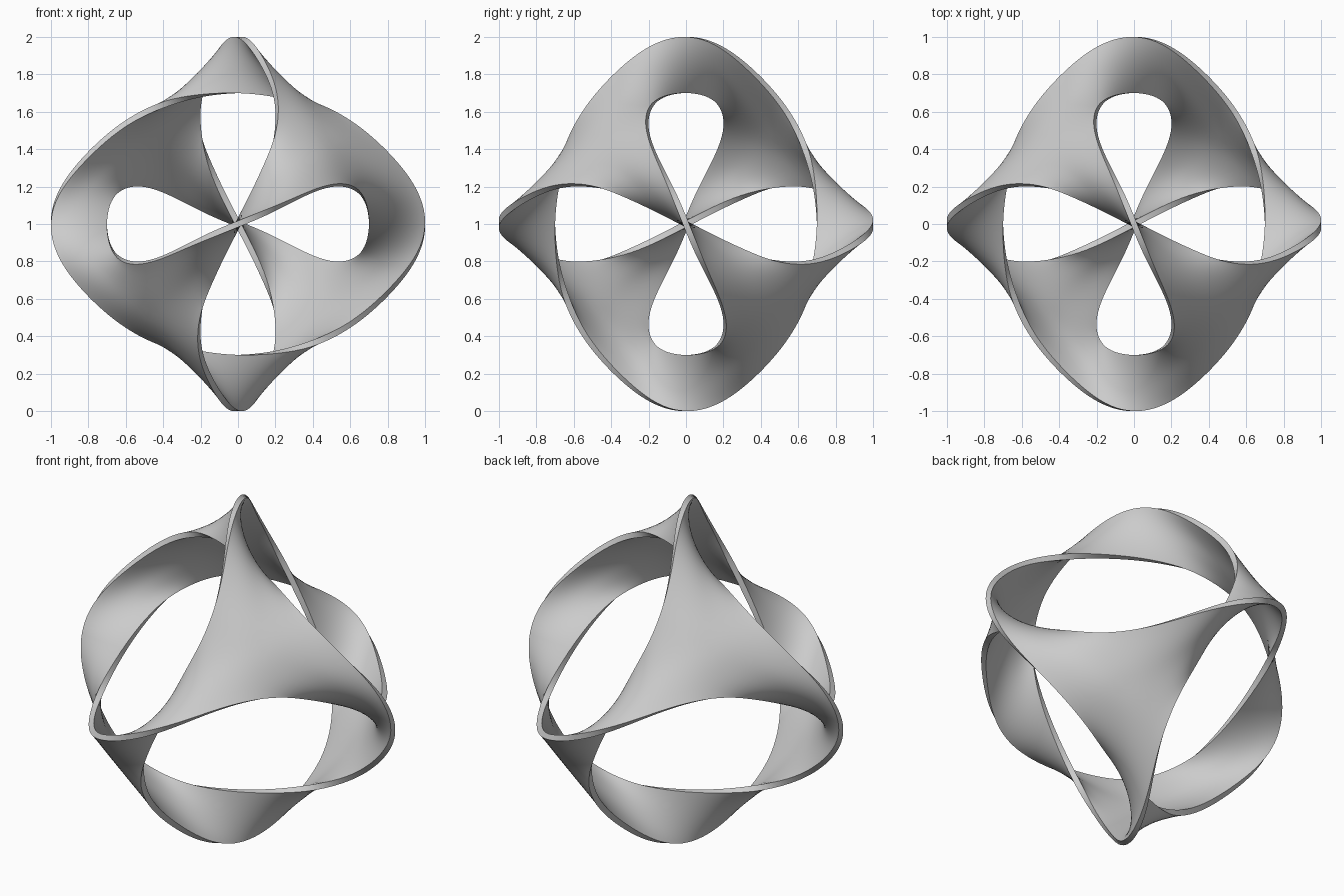
import bpy, bmesh
from math import sin, cos, pi
from mathutils import Vector

if "Cube" in bpy.data.objects:
    bpy.data.objects.remove(bpy.data.objects["Cube"])

INNER, HALF_THICK = 0.70, 0.016
ALONG, ACROSS = 36, 8
CENTER = Vector((0.47, 0.47, 0.47))


def cycle(p, k):
    return Vector([p[(i - k) % 3] for i in range(3)])


def rim(t):
    """Quarter of a wavy, slightly pointed loop, from the y axis to the x axis."""
    a = (1 - t) * pi / 2
    flat = 1 - 0.07 * (sin(2 * a) * sin(a)) ** 2
    return Vector((INNER * cos(a) * flat, sin(a) * flat,
                   0.2 * sin(2 * a) + 0.03 * sin(4 * a)))


def spine(t):
    """Middle line of two neighbouring arms, passing over the patch centre."""
    if t < 0.5:
        return cycle(spine(1 - t), 1)
    middle = (rim(t) + cycle(rim(1 - t), 2)) / 2
    return CENTER.lerp(middle, 1 - (2 - 2 * t) ** 3)


def axis_of(p):
    """Index of the axis the point lies on, or None."""
    for k in range(3):
        if abs(p[k - 1]) + abs(p[k - 2]) < 1e-5:
            return k
    return None


# Three-armed patch: three sectors ruled between rim and spine
bm = bmesh.new()
for k in range(3):
    grid = [[bm.verts.new(cycle(rim(i / ALONG).lerp(spine(i / ALONG), j / ACROSS), k))
             for j in range(ACROSS + 1)] for i in range(ALONG + 1)]
    for i in range(ALONG):
        for j in range(ACROSS):
            bm.faces.new((grid[i][j], grid[i + 1][j], grid[i + 1][j + 1], grid[i][j + 1]))
bmesh.ops.remove_doubles(bm, verts=bm.verts, dist=1e-5)

# Soften the creases along the spines, rim held still
inside = [v for v in bm.verts if not v.is_boundary]
for step in range(14):
    bmesh.ops.smooth_vert(bm, verts=inside, factor=0.5,
                          use_axis_x=True, use_axis_y=True, use_axis_z=True)
bm.verts.index_update()
bm.normal_update()

# Thickness direction, square to the axis at the arm ends
points, normals = [], []
for v in bm.verts:
    n, k = v.normal.copy(), axis_of(v.co)
    if k is not None:
        n[k] = 0
    points.append(v.co.copy())
    normals.append(n.normalized())
faces = [[v.index for v in f.verts] for f in bm.faces]
rim_edges = [[v.index for v in e.verts] for e in bm.edges if e.is_boundary
             and any(axis_of(v.co) is None for v in e.verts)]
bm.free()

# Four thickened patches joined at the arm ends
body = bmesh.new()
for signs in ((1, 1, 1), (1, -1, -1), (-1, 1, -1), (-1, -1, 1)):
    def place(p):
        return body.verts.new((p.x * signs[0], -p.y * signs[1], p.z * signs[2] + 1))
    top = [place(p + n * HALF_THICK) for p, n in zip(points, normals)]
    low = [place(p - n * HALF_THICK) for p, n in zip(points, normals)]
    for face in faces:
        body.faces.new([top[i] for i in face])
        body.faces.new([low[i] for i in reversed(face)])
    for a, b in rim_edges:
        body.faces.new((top[b], top[a], low[a], low[b]))
bmesh.ops.remove_doubles(body, verts=body.verts, dist=1e-4)
bmesh.ops.recalc_face_normals(body, faces=body.faces)
mesh = bpy.data.meshes.new("twisted_shell")
body.to_mesh(mesh)
body.free()

# Material and smooth shading
grey = bpy.data.materials.new("light grey")
grey.use_nodes = True
colour = (0.6, 0.6, 0.6, 1)
grey.diffuse_color = colour
grey.node_tree.nodes["Principled BSDF"].inputs["Base Color"].default_value = colour
mesh.materials.append(grey)
shell = bpy.data.objects.new("twisted_shell", mesh)
bpy.context.collection.objects.link(shell)
bpy.context.view_layer.objects.active = shell
shell.select_set(True)
bpy.ops.object.shade_smooth_by_angle(angle=pi / 5)
